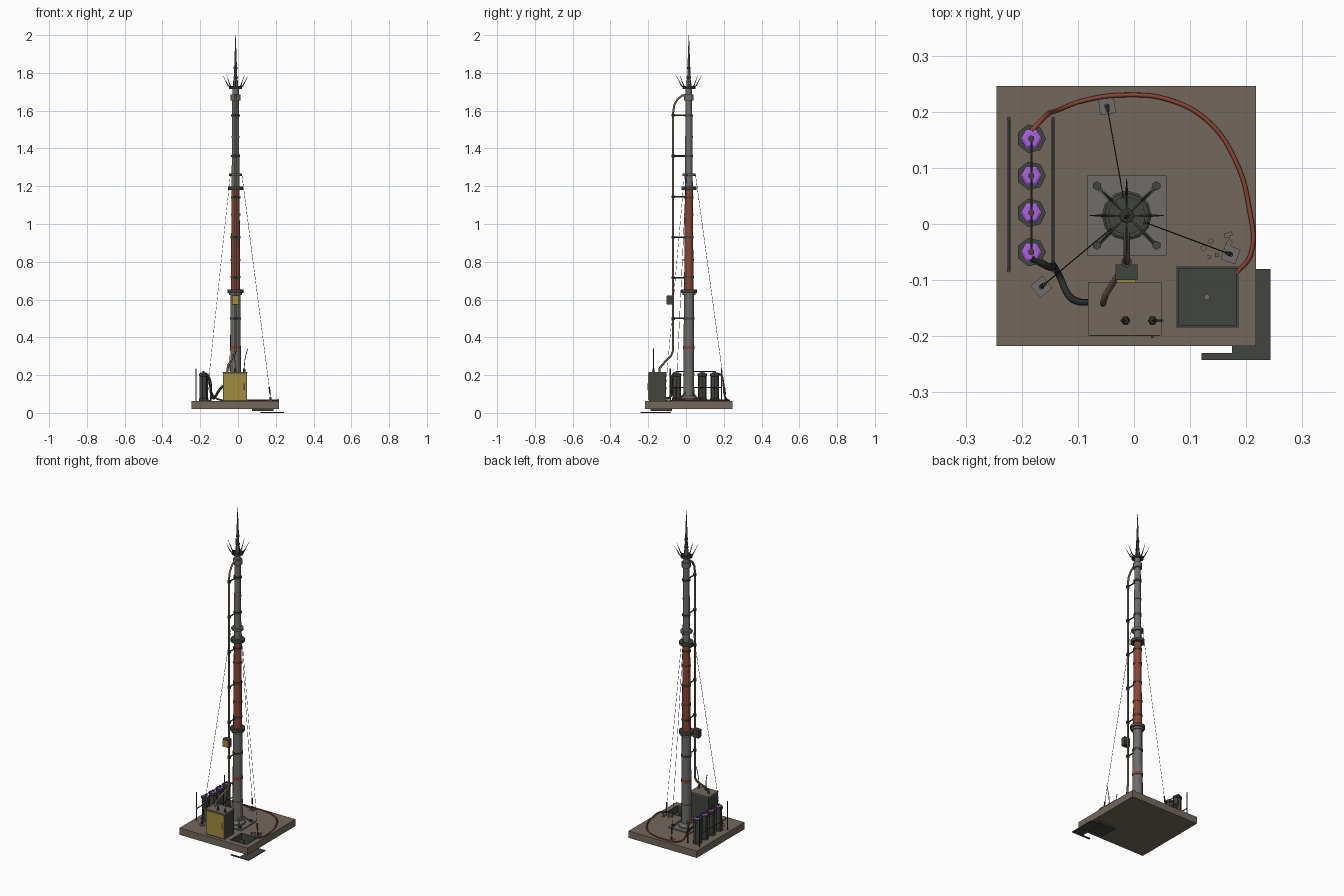
import bpy, bmesh, math, random
from mathutils import Vector, Matrix

if "Cube" in bpy.data.objects:
    bpy.data.objects.remove(bpy.data.objects["Cube"])

random.seed(4)

def mat(name, r, g, b):
    m = bpy.data.materials.new(name)
    m.diffuse_color = (r, g, b, 1)
    m.use_nodes = True
    m.node_tree.nodes["Principled BSDF"].inputs["Base Color"].default_value = m.diffuse_color
    return m

CONCRETE = mat("concrete", 0.17, 0.14, 0.11)
STEEL = mat("grey_steel", 0.16, 0.15, 0.14)
DARK = mat("dark_metal", 0.055, 0.06, 0.05)
RED = mat("rust_red", 0.25, 0.06, 0.035)
YELLOW = mat("faded_yellow", 0.36, 0.26, 0.05)
PURPLE = mat("purple_glow", 0.40, 0.12, 0.72)
RUBBER = mat("black_rubber", 0.025, 0.027, 0.025)
BROWN = mat("brown_metal", 0.17, 0.12, 0.08)
MX, MY = -0.013, 0.015          # mast axis

def finish(name, bm, *mats):
    me = bpy.data.meshes.new(name)
    bmesh.ops.recalc_face_normals(bm, faces=bm.faces)
    bm.to_mesh(me)
    bm.free()
    for m in mats:
        me.materials.append(m)
    ob = bpy.data.objects.new(name, me)
    bpy.context.scene.collection.objects.link(ob)
    return ob

def box(name, lo, hi, m, turn=0):
    bm = bmesh.new()
    lo, hi = Vector(lo), Vector(hi)
    size = Matrix.Diagonal((*(hi - lo), 1))
    bmesh.ops.create_cube(bm, size=1, matrix=Matrix.Translation((lo + hi) / 2)
                          @ Matrix.Rotation(turn, 4, 'Z') @ size)
    return finish(name, bm, m)

def rod(name, a, b, r, m, r2=None, n=6):
    a, b = Vector(a), Vector(b)
    d = b - a
    bm = bmesh.new()
    bmesh.ops.create_cone(bm, cap_ends=True, segments=n, radius1=r, radius2=r if r2 is None else r2,
                          depth=d.length, matrix=Matrix.Translation((a + b) / 2)
                          @ d.to_track_quat('Z', 'Y').to_matrix().to_4x4())
    return finish(name, bm, m)

def lathe(name, x, y, profile, m, n=12):
    bm = bmesh.new()
    rings = [[bm.verts.new((x + r * math.cos(math.tau * i / n), y + r * math.sin(math.tau * i / n), z))
              for i in range(n)] for r, z in profile]
    for a, b in zip(rings, rings[1:]):
        for i in range(n):
            bm.faces.new((a[i], a[(i + 1) % n], b[(i + 1) % n], b[i]))
    bm.faces.new(rings[0])
    bm.faces.new(rings[-1])
    return finish(name, bm, m)

def tube(name, pts, r, m, smooth=True):
    cu = bpy.data.curves.new(name, 'CURVE')
    cu.dimensions = '3D'
    cu.bevel_depth, cu.bevel_resolution, cu.use_fill_caps = r, 1, True
    cu.resolution_u = 5
    sp = cu.splines.new('BEZIER' if smooth else 'POLY')
    points = sp.bezier_points if smooth else sp.points
    points.add(len(pts) - 1)
    for p, c in zip(points, pts):
        if smooth:
            p.co = c
            p.handle_left_type = p.handle_right_type = 'AUTO'
        else:
            p.co = (*c, 1)
    tmp = bpy.data.objects.new(name + "_path", cu)
    bpy.context.scene.collection.objects.link(tmp)
    me = bpy.data.meshes.new_from_object(tmp.evaluated_get(bpy.context.evaluated_depsgraph_get()))
    bpy.data.objects.remove(tmp)
    me.materials.clear()
    me.materials.append(m)
    ob = bpy.data.objects.new(name, me)
    bpy.context.scene.collection.objects.link(ob)

# concrete slab around a square pit
X = [-0.245, 0.075, 0.187, 0.217]
Y = [-0.217, -0.185, -0.075, 0.246]
bm = bmesh.new()
grid = [[bm.verts.new((x, y, 0.02)) for y in Y] for x in X]
for i in range(3):
    for j in range(3):
        if (i, j) != (1, 1):
            bm.faces.new((grid[i][j], grid[i + 1][j], grid[i + 1][j + 1], grid[i][j + 1]))
ext = bmesh.ops.extrude_face_region(bm, geom=bm.faces[:])
bmesh.ops.translate(bm, vec=(0, 0, 0.042), verts=[v for v in ext['geom'] if isinstance(v, bmesh.types.BMVert)])
finish("base_slab", bm, CONCRETE)

# pit with rim and valve, and the plates lying under the slab corner
box("pit_floor", (0.073, -0.187, 0.01), (0.189, -0.073, 0.024), DARK)
for k, (lo, hi) in enumerate([((0.075, -0.185), (0.187, -0.181)), ((0.075, -0.079), (0.187, -0.075)),
                              ((0.075, -0.185), (0.079, -0.075)), ((0.183, -0.185), (0.187, -0.075))]):
    box(f"pit_rim_{k}", (*lo, 0.02), (*hi, 0.064), DARK)
rod("pit_valve", (0.13, -0.13, 0.024), (0.13, -0.13, 0.05), 0.006, STEEL)
box("fallen_hatch", (0.175, -0.242, 0.0), (0.243, -0.08, 0.004), DARK)
box("hatch_strip", (0.12, -0.242, 0.0), (0.19, -0.23, 0.004), DARK)
for k in range(10):
    x, y, s = random.uniform(0.12, 0.175), random.uniform(-0.065, -0.01), random.uniform(0.002, 0.005)
    box(f"rubble_{k}", (x - s, y - s, 0.062), (x + s, y + s, 0.062 + s), CONCRETE, random.random())

# mast foot
box("foot_plate", (MX - 0.071, MY - 0.071, 0.062), (MX + 0.071, MY + 0.071, 0.068), STEEL)
lathe("foot_flange", MX, MY, [(0.044, 0.068), (0.044, 0.076), (0.03, 0.09)], STEEL)
for sx in (-1, 1):
    for sy in (-1, 1):
        p = Vector((MX + sx * 0.053, MY + sy * 0.053, 0.068))
        rod("foot_bolt", p, p + Vector((0, 0, 0.014)), 0.008, DARK)
        rod("foot_strut", p, (MX + sx * 0.018, MY + sy * 0.018, 0.11), 0.004, STEEL)

# mast sections, flanges and clamp bands
lathe("lower_mast", MX, MY, [(0.029, 0.068), (0.026, 0.645)], STEEL)
lathe("middle_mast", MX, MY, [(0.025, 0.645), (0.021, 1.19)], RED)
lathe("upper_mast", MX, MY, [(0.021, 1.19), (0.017, 1.72)], STEEL)
for z, r, h, m in [(0.2, 0.031, 0.012, STEEL), (0.345, 0.03, 0.016, RED), (0.5, 0.03, 0.012, DARK),
                   (0.63, 0.034, 0.012, STEEL), (0.645, 0.042, 0.018, DARK), (0.72, 0.027, 0.01, DARK),
                   (0.81, 0.027, 0.012, RED), (0.93, 0.026, 0.012, DARK), (1.05, 0.025, 0.01, RED),
                   (1.14, 0.025, 0.012, DARK), (1.19, 0.04, 0.018, DARK), (1.26, 0.034, 0.014, STEEL),
                   (1.36, 0.023, 0.012, DARK), (1.46, 0.021, 0.01, STEEL), (1.575, 0.023, 0.012, DARK),
                   (1.67, 0.026, 0.03, STEEL), (1.72, 0.034, 0.01, DARK)]:
    lathe("mast_band", MX, MY, [(r, z - h / 2), (r, z + h / 2)], m)

# spire and crown of spikes
lathe("spire", MX, MY, [(0.014, 1.72), (0.012, 1.76), (0.009, 1.765), (0.006, 1.87), (0.001, 2.0)], STEEL, 8)
for z, r in ((1.77, 0.012), (1.82, 0.01)):
    lathe("spire_collar", MX, MY, [(r, z), (r, z + 0.01)], DARK, 8)
for k in range(8):
    c, s = math.cos(math.tau * k / 8), math.sin(math.tau * k / 8)
    elbow = (MX + 0.038 * c, MY + 0.038 * s, 1.73)
    rod("crown_arm", (MX, MY, 1.722), elbow, 0.003, DARK)
    rod("crown_spike", elbow, (MX + 0.066 * c, MY + 0.066 * s, 1.785), 0.003, DARK, 0.0006)

# conduit down the front of the mast with brackets
tube("conduit", [(MX, MY, 1.685), (MX, -0.02, 1.68), (MX, -0.045, 1.66), (MX, -0.062, 1.63), (MX, -0.068, 1.59),
                 (MX, -0.068, 0.33), (-0.02, -0.078, 0.305), (-0.05, -0.125, 0.255), (-0.055, -0.14, 0.235),
                 (-0.055, -0.142, 0.21)], 0.006, BROWN, False)
for z in (0.5, 0.715, 0.93, 1.145, 1.36, 1.575):
    rod("conduit_bracket", (MX, -0.072, z), (MX, MY, z), 0.004, DARK)
    rod("conduit_clip", (MX, -0.068, z - 0.007), (MX, -0.068, z + 0.007), 0.01, DARK, n=8)
box("junction_box", (-0.033, -0.1, 0.573), (0.006, -0.072, 0.622), DARK)
box("junction_door", (-0.031, -0.104, 0.576), (0.004, -0.1, 0.619), YELLOW)

# control cabinet
box("cabinet", (-0.08, -0.197, 0.062), (0.047, -0.105, 0.213), DARK)
box("cabinet_top", (-0.082, -0.199, 0.21), (0.049, -0.103, 0.216), CONCRETE)
box("cabinet_door", (-0.078, -0.2, 0.068), (0.045, -0.197, 0.208), YELLOW)
box("door_handle", (0.03, -0.203, 0.12), (0.036, -0.2, 0.155), DARK)
for x, lean, h in ((-0.015, -0.008, 0.31), (0.033, 0.018, 0.34)):
    lathe("whip_base", x, -0.172, [(0.008, 0.216), (0.005, 0.235)], DARK, 6)
    tube("whip_antenna", [(x, -0.172, 0.23), (x + lean * 0.2, -0.172, 0.28), (x + lean, -0.172, h)], 0.002, DARK)

# capacitor bank with glowing tops
for y in (-0.05, 0.02, 0.086, 0.152):
    lathe("capacitor", -0.183, y, [(0.026, 0.062), (0.026, 0.075), (0.023, 0.078), (0.023, 0.193),
                                   (0.026, 0.196), (0.026, 0.208)], DARK, 7)
    lathe("capacitor_glow", -0.183, y, [(0.019, 0.205), (0.019, 0.211), (0.014, 0.214)], PURPLE, 6)
    rod("capacitor_terminal", (-0.183, y, 0.212), (-0.183, y, 0.222), 0.006, DARK)
rod("terminal_bar", (-0.183, -0.05, 0.219), (-0.183, 0.152, 0.219), 0.002, DARK)
for x, top in ((-0.223, 0.235), (-0.144, 0.14)):
    rod("rack_rail", (x, -0.083, 0.135), (x, 0.188, 0.135), 0.003, DARK)
    for y in (-0.083, 0.188):
        rod("rack_post", (x, y, 0.062), (x, y, top), 0.0035, DARK)

# cables
tube("red_cable", [(-0.183, 0.165, 0.21), (-0.165, 0.185, 0.2), (-0.13, 0.205, 0.09), (-0.09, 0.22, 0.068),
                   (-0.013, 0.23, 0.067), (0.06, 0.222, 0.067), (0.13, 0.185, 0.067), (0.18, 0.115, 0.067),
                   (0.205, 0.03, 0.067), (0.208, -0.055, 0.067), (0.182, -0.088, 0.06)], 0.0045, RED)
tube("black_hose", [(-0.183, -0.06, 0.212), (-0.155, -0.075, 0.19), (-0.135, -0.088, 0.08),
                    (-0.118, -0.125, 0.09), (-0.1, -0.138, 0.12), (-0.078, -0.14, 0.145)], 0.0065, RUBBER)

# guy wires with anchors
for x, y, turn in ((-0.165, -0.112, 0.7), (0.172, -0.054, -0.35), (-0.048, 0.21, 0.15)):
    foot, top = Vector((x, y, 0.085)), Vector((MX, MY, 1.26))
    out = (Vector((x, y, 0)) - Vector((MX, MY, 0))).normalized()
    top += out * 0.036
    box("anchor_plate", (x - 0.014, y - 0.014, 0.062), (x + 0.014, y + 0.014, 0.067), STEEL, turn)
    rod("anchor_eye", (x, y, 0.064), foot, 0.005, DARK)
    rod("guy_wire", foot, top, 0.001, DARK, n=4)
    rod("turnbuckle", foot.lerp(top, 0.01), foot.lerp(top, 0.045), 0.004, DARK)
    rod("guy_lug", (MX, MY, 1.26), top, 0.005, DARK)
